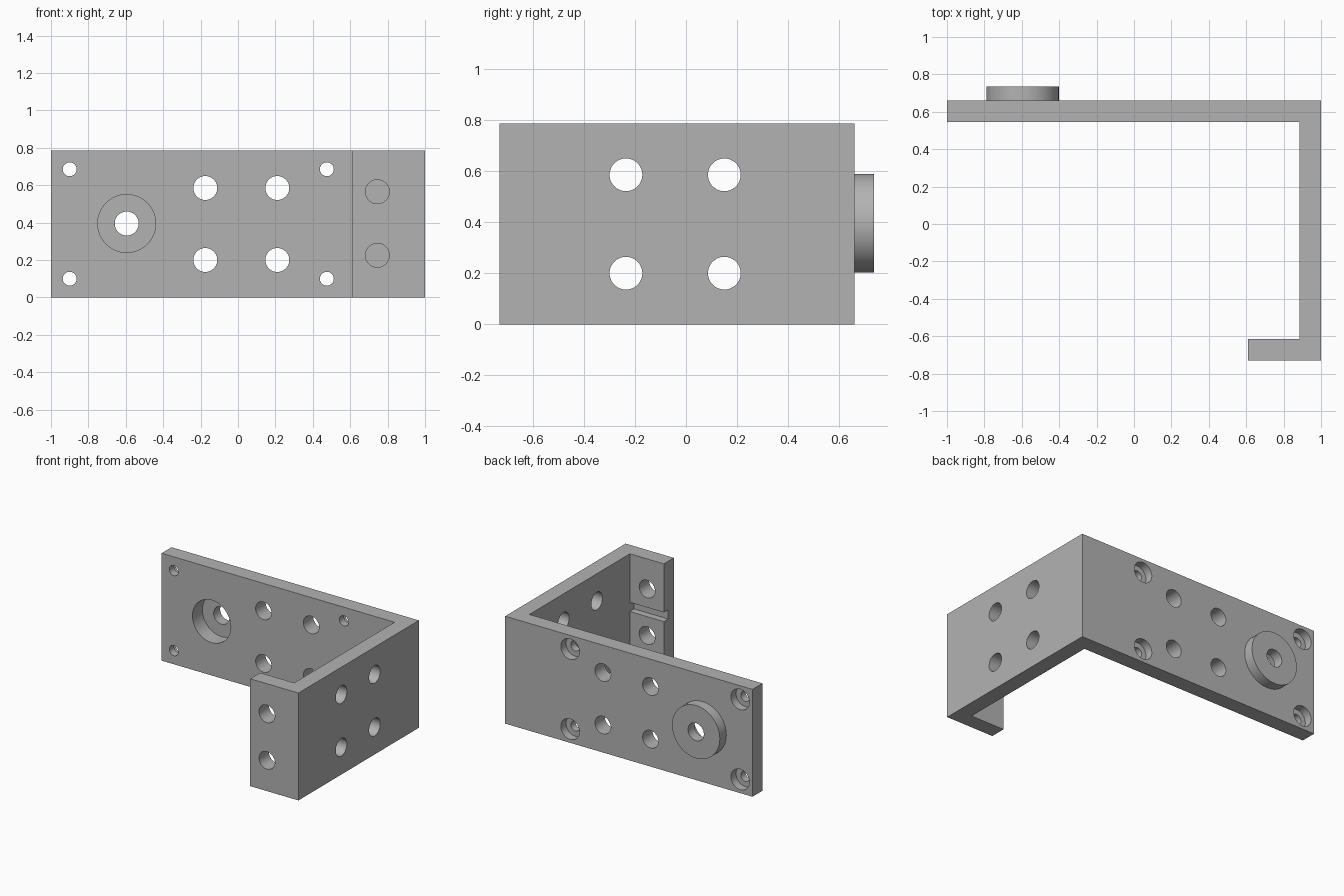
import bpy, bmesh, math
from mathutils import Matrix, Vector

cube = bpy.data.objects.get("Cube")
if cube:
    bpy.data.objects.remove(cube, do_unlink=True)

H = 0.785          # bracket height
T = 0.115          # plate thickness
BACK, FRONT = 0.66, -0.73
R = 0.064          # standard hole radius
BOSS = (-0.595, 0.395)

grey = bpy.data.materials.new("plain_grey")
grey.use_nodes = True
grey.diffuse_color = (0.45, 0.45, 0.45, 1)
grey.node_tree.nodes["Principled BSDF"].inputs["Base Color"].default_value = grey.diffuse_color


def make_object(name, bm):
    bmesh.ops.recalc_face_normals(bm, faces=bm.faces)
    mesh = bpy.data.meshes.new(name)
    bm.to_mesh(mesh)
    bm.free()
    mesh.materials.append(grey)
    obj = bpy.data.objects.new(name, mesh)
    bpy.context.collection.objects.link(obj)
    return obj


def add_cylinder(bm, start, end, radius):
    start, end = Vector(start), Vector(end)
    axis = end - start
    turn = axis.to_track_quat("Z", "Y").to_matrix().to_4x4()
    bmesh.ops.create_cone(bm, cap_ends=True, segments=64, radius1=radius,
                          radius2=radius, depth=axis.length,
                          matrix=Matrix.Translation((start + end) / 2) @ turn)


def add_box(bm, low, high):
    low, high = Vector(low), Vector(high)
    bmesh.ops.create_cube(bm, size=1, matrix=Matrix.Translation((low + high) / 2)
                          @ Matrix.Diagonal((*(high - low), 1)))


def activate(obj):
    bpy.ops.object.select_all(action="DESELECT")
    obj.select_set(True)
    bpy.context.view_layer.objects.active = obj


def cut(obj, bm):
    cutter = make_object("cutter", bm)
    cutter.hide_render = True
    mod = obj.modifiers.new("cut", "BOOLEAN")
    mod.operation, mod.solver, mod.object = "DIFFERENCE", "EXACT", cutter
    activate(obj)
    bpy.ops.object.modifier_apply(modifier=mod.name)
    bpy.data.objects.remove(cutter, do_unlink=True)


# Bracket body: hooked outline pulled up to full height
outline = [(-1, BACK), (-1, BACK - T), (1 - T, BACK - T), (1 - T, FRONT + T),
           (0.61, FRONT + T), (0.61, FRONT), (1, FRONT), (1, BACK)]
bm = bmesh.new()
base = bm.faces.new([bm.verts.new((x, y, 0)) for x, y in outline])
pulled = bmesh.ops.extrude_face_region(bm, geom=[base])["geom"]
bmesh.ops.translate(bm, vec=(0, 0, H),
                    verts=[v for v in pulled if isinstance(v, bmesh.types.BMVert)])
bracket = make_object("bracket", bm)

# Through holes in the three walls, and the boss pocket
holes = bmesh.new()
for z in (0.20, 0.585):
    for x in (-0.175, 0.21):
        add_cylinder(holes, (x, 0.4, z), (x, 0.8, z), R)
    for y in (-0.235, 0.15):
        add_cylinder(holes, (0.8, y, z), (1.1, y, z), R)
for z in (0.225, 0.565):
    add_cylinder(holes, (0.745, -0.8, z), (0.745, -0.5, z), R)
corners = [(x, z) for x in (-0.9, 0.475) for z in (0.10, 0.685)]
for x, z in corners:
    add_cylinder(holes, (x, 0.4, z), (x, 0.8, z), 0.037)
add_cylinder(holes, (BOSS[0], 0.4, BOSS[1]), (BOSS[0], 0.8, BOSS[1]), 0.155)
cut(bracket, holes)

# Screw counterbores on the back, and the groove inside the front lip
recesses = bmesh.new()
for x, z in corners:
    add_cylinder(recesses, (x, BACK - 0.06, z), (x, 0.8, z), 0.075)
add_box(recesses, (0.5, FRONT + T - 0.05, 0.363), (1 - T, FRONT + T + 0.1, 0.43))
cut(bracket, recesses)

# Round boss closing the pocket, with its centre hole
bm = bmesh.new()
add_cylinder(bm, (BOSS[0], BACK, BOSS[1]), (BOSS[0], 0.735, BOSS[1]), 0.193)
boss = make_object("round_boss", bm)
bore = bmesh.new()
add_cylinder(bore, (BOSS[0], 0.5, BOSS[1]), (BOSS[0], 0.9, BOSS[1]), R)
cut(boss, bore)

for obj in (bracket, boss):
    activate(obj)
    bpy.ops.object.shade_smooth_by_angle(angle=math.radians(30))
